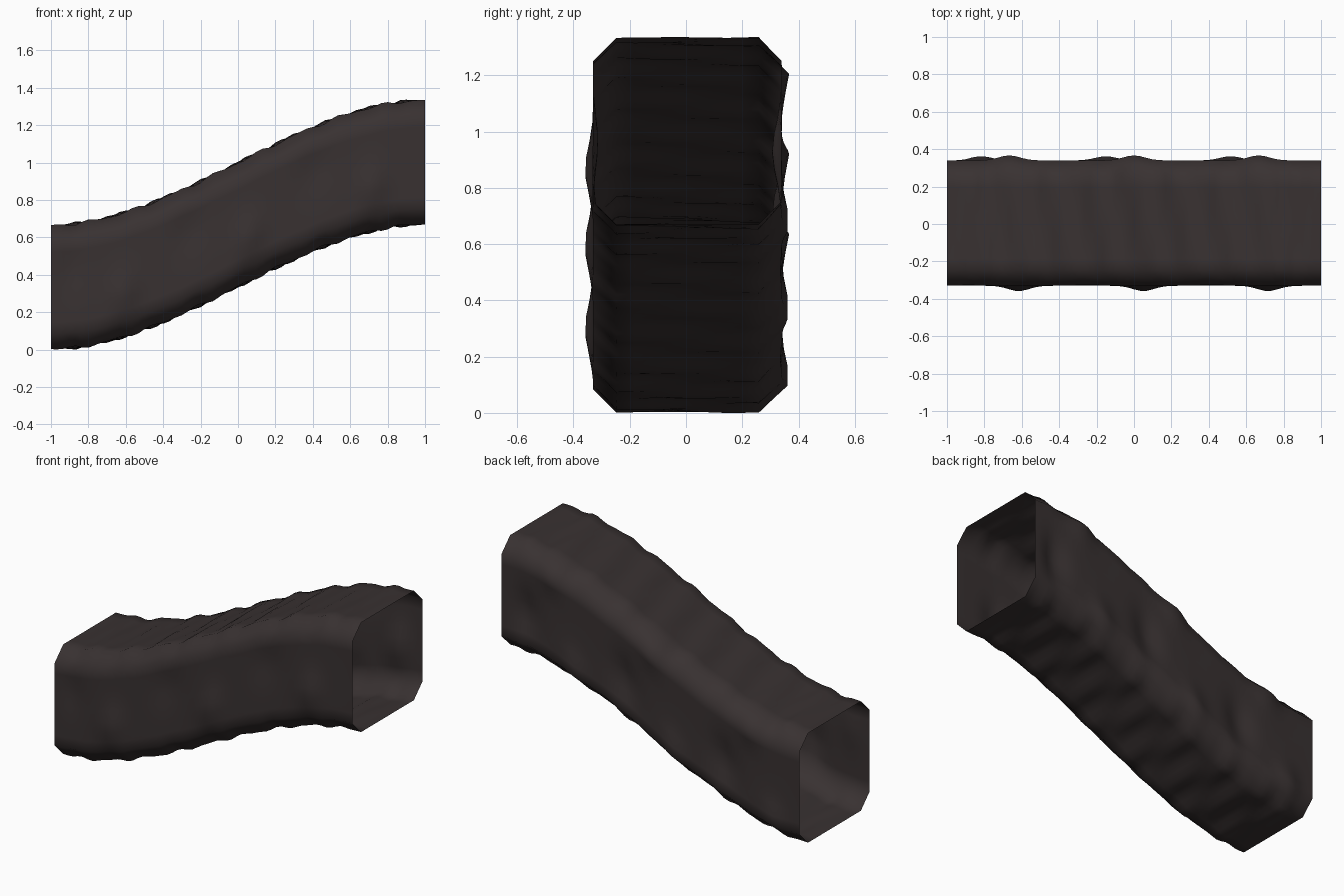
import bpy, bmesh, math

if "Cube" in bpy.data.objects:
    bpy.data.objects.remove(bpy.data.objects["Cube"])

PERIOD = 2 / 3
RINGS = 60

# Flat colour
rock = bpy.data.materials.new("dark brown rock")
rock.diffuse_color = (0.040, 0.031, 0.031, 1)
rock.use_nodes = True
rock.node_tree.nodes["Principled BSDF"].inputs["Base Color"].default_value = rock.diffuse_color

# Chamfered square section, subdivided along its long edges
HW, HH, CH = 0.335, 0.332, 0.082
corners = [(-HW + CH, -HH), (HW - CH, -HH), (HW, -HH + CH), (HW, HH - CH),
           (HW - CH, HH), (-HW + CH, HH), (-HW, HH - CH), (-HW, -HH + CH)]
section = []
for i, (a, b) in enumerate(zip(corners, corners[1:] + corners[:1])):
    n = 8 if i % 2 == 0 else 2
    section += [(a[0] + (b[0] - a[0]) * k / n, a[1] + (b[1] - a[1]) * k / n) for k in range(n)]

# Lumps repeating along the tunnel: side, x phase, height offset, x width, z width, size
LUMPS = [(-1, 0.05, -0.10, 0.08, 0.11, 0.030),
         (-1, -0.25, 0.10, 0.10, 0.12, -0.018),
         (1, 0.00, 0.26, 0.08, 0.09, 0.027),
         (1, -0.15, -0.22, 0.08, 0.09, 0.025),
         (1, 0.18, -0.06, 0.09, 0.13, -0.035)]


def push(side, x, h):
    total = 0
    for s, px, ph, wx, wz, size in LUMPS:
        if s == side:
            dx = (x - px + PERIOD / 2) % PERIOD - PERIOD / 2
            total += size * math.exp(-(dx / wx) ** 2 - ((h - ph) / wz) ** 2)
    return total


def rise(x):
    t = (x + 1) / 2
    return 0.34 + 0.667 * t * t * (3 - 2 * t)


# Open-ended sloping tunnel shell
bm = bmesh.new()
rings = []
for i in range(RINGS + 1):
    x = -1 + 2 * i / RINGS
    fade = min(1, (1 - abs(x)) / 0.12)
    ring = []
    for y, h in section:
        side = 1 if y > 0 else -1
        dy = side * push(side, x, h) * min(1, max(0, (abs(y) - 0.2) / 0.1))
        w = 2 * math.pi * x / PERIOD
        dz = 0.007 * math.sin(3 * w + 6 * y) + 0.004 * math.sin(5 * w - 9 * y)
        dz *= (h / HH) ** 3
        ring.append(bm.verts.new((x, 0.005 + y + dy * fade, rise(x) + h + dz * fade)))
    rings.append(ring)
m = len(section)
for a, b in zip(rings, rings[1:]):
    for k in range(m):
        f = bm.faces.new((a[k], b[k], b[(k + 1) % m], a[(k + 1) % m]))
        f.smooth = True
bmesh.ops.recalc_face_normals(bm, faces=bm.faces)
# Make sure the shell faces outward
bm.normal_update()
if sum(f.normal.z * (f.calc_center_median().z - rise(f.calc_center_median().x)) for f in bm.faces) < 0:
    bmesh.ops.reverse_faces(bm, faces=bm.faces)

# Rest the lowest point on the ground
low = min(v.co.z for v in bm.verts)
for v in bm.verts:
    v.co.z -= low

mesh = bpy.data.meshes.new("tunnel_slope")
bm.to_mesh(mesh)
bm.free()
mesh.materials.append(rock)
tunnel = bpy.data.objects.new("tunnel_slope", mesh)
bpy.context.collection.objects.link(tunnel)
